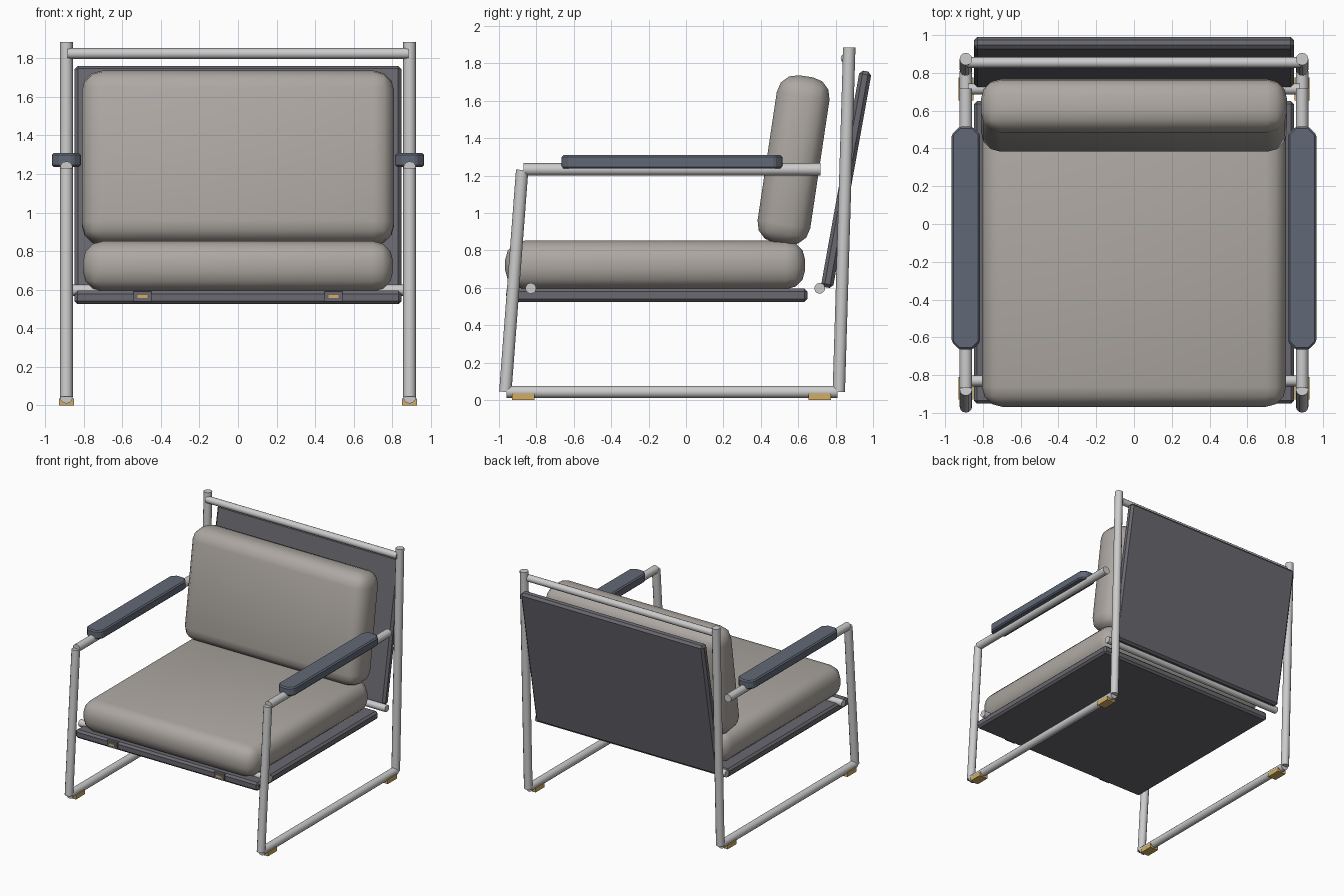
import bpy, bmesh
from math import radians
from mathutils import Vector

if "Cube" in bpy.data.objects:
    bpy.data.objects.remove(bpy.data.objects["Cube"])


def material(name, rgb):
    m = bpy.data.materials.new(name)
    m.diffuse_color = (*rgb, 1)
    m.use_nodes = True
    m.node_tree.nodes["Principled BSDF"].inputs["Base Color"].default_value = m.diffuse_color
    return m


FABRIC = material("fabric", (0.42, 0.39, 0.36))
PANEL = material("panel", (0.14, 0.14, 0.16))
PAD = material("pad", (0.12, 0.14, 0.18))
METAL = material("metal", (0.55, 0.55, 0.55))
BRASS = material("brass", (0.65, 0.42, 0.13))


def finish(name, bm, mat):
    me = bpy.data.meshes.new(name)
    bm.to_mesh(me)
    bm.free()
    me.materials.append(mat)
    ob = bpy.data.objects.new(name, me)
    bpy.context.collection.objects.link(ob)
    return ob


def smooth(ob, angle):
    bpy.ops.object.select_all(action='DESELECT')
    ob.select_set(True)
    bpy.context.view_layer.objects.active = ob
    bpy.ops.object.shade_smooth_by_angle(angle=radians(angle))


def box(name, center, size, mat, bevel=0.0, segments=1, corner=0.0, tilt=0.0):
    """Box with optional chamfered upright corners, then all edges bevelled."""
    bm = bmesh.new()
    bmesh.ops.create_cube(bm, size=1)
    bmesh.ops.scale(bm, vec=size, verts=bm.verts)
    if corner:
        upright = [e for e in bm.edges if abs(e.verts[0].co.z - e.verts[1].co.z) > 1e-4]
        bmesh.ops.bevel(bm, geom=upright, offset=corner, segments=1,
                        profile=0.5, affect='EDGES')
    if bevel:
        bmesh.ops.bevel(bm, geom=bm.edges[:], offset=bevel, segments=segments,
                        profile=0.5, affect='EDGES')
    ob = finish(name, bm, mat)
    ob.location = center
    ob.rotation_euler.x = radians(tilt)
    return ob


def tube(name, a, b, r=0.033):
    a, b = Vector(a), Vector(b)
    bm = bmesh.new()
    bmesh.ops.create_cone(bm, cap_ends=True, segments=12, radius1=r, radius2=r,
                          depth=(b - a).length)
    ob = finish(name, bm, METAL)
    ob.location = (a + b) / 2
    ob.rotation_euler = (b - a).to_track_quat('Z', 'Y').to_euler()
    smooth(ob, 40)
    return ob


# side frames, arm pads, feet and front clips
for s, side in ((-1, "left"), (1, "right")):
    x = 0.89 * s
    tube(f"front_leg_{side}", (x, -0.966, 0.043), (x, -0.876, 1.23))
    tube(f"back_leg_{side}", (x, 0.817, 0.043), (x, 0.873, 1.885))
    tube(f"floor_rail_{side}", (x, -0.96, 0.043), (x, 0.81, 0.043))
    tube(f"arm_rail_{side}", (x, -0.868, 1.233), (x, 0.718, 1.233))
    box(f"arm_pad_{side}", (x, -0.075, 1.273), (0.15, 1.18, 0.072), PAD, 0.01, corner=0.04)
    for y, end in ((-0.87, "front"), (0.715, "back")):
        box(f"foot_{end}_{side}", (x, y, 0.018), (0.078, 0.12, 0.036), BRASS)
    box(f"clip_{side}", (0.495 * s, -0.945, 0.565), (0.095, 0.03, 0.052), PANEL)
    box(f"clip_pin_{side}", (0.495 * s, -0.955, 0.565), (0.05, 0.016, 0.016), BRASS)

# cross bars
tube("top_bar", (-0.885, 0.855, 1.825), (0.885, 0.855, 1.825), 0.028)
tube("seat_front_bar", (-0.88, -0.83, 0.597), (0.88, -0.83, 0.597), 0.029)
tube("seat_back_bar", (-0.88, 0.715, 0.597), (0.88, 0.715, 0.597), 0.029)

# seat and back panels
box("seat_panel", (0, -0.15, 0.56), (1.695, 1.6, 0.07), PANEL, 0.016)
box("back_panel", (0, 0.857, 1.18), (1.695, 0.065, 1.175), PANEL, 0.018, tilt=-10.2)

# cushions
seat = box("seat_cushion", (0, -0.165, 0.722), (1.61, 1.605, 0.26), FABRIC, 0.105, 3)
back = box("back_cushion", (0, 0.575, 1.283), (1.62, 0.285, 0.905), FABRIC, 0.105, 3, tilt=-8.5)
for ob in (seat, back):
    smooth(ob, 40)
